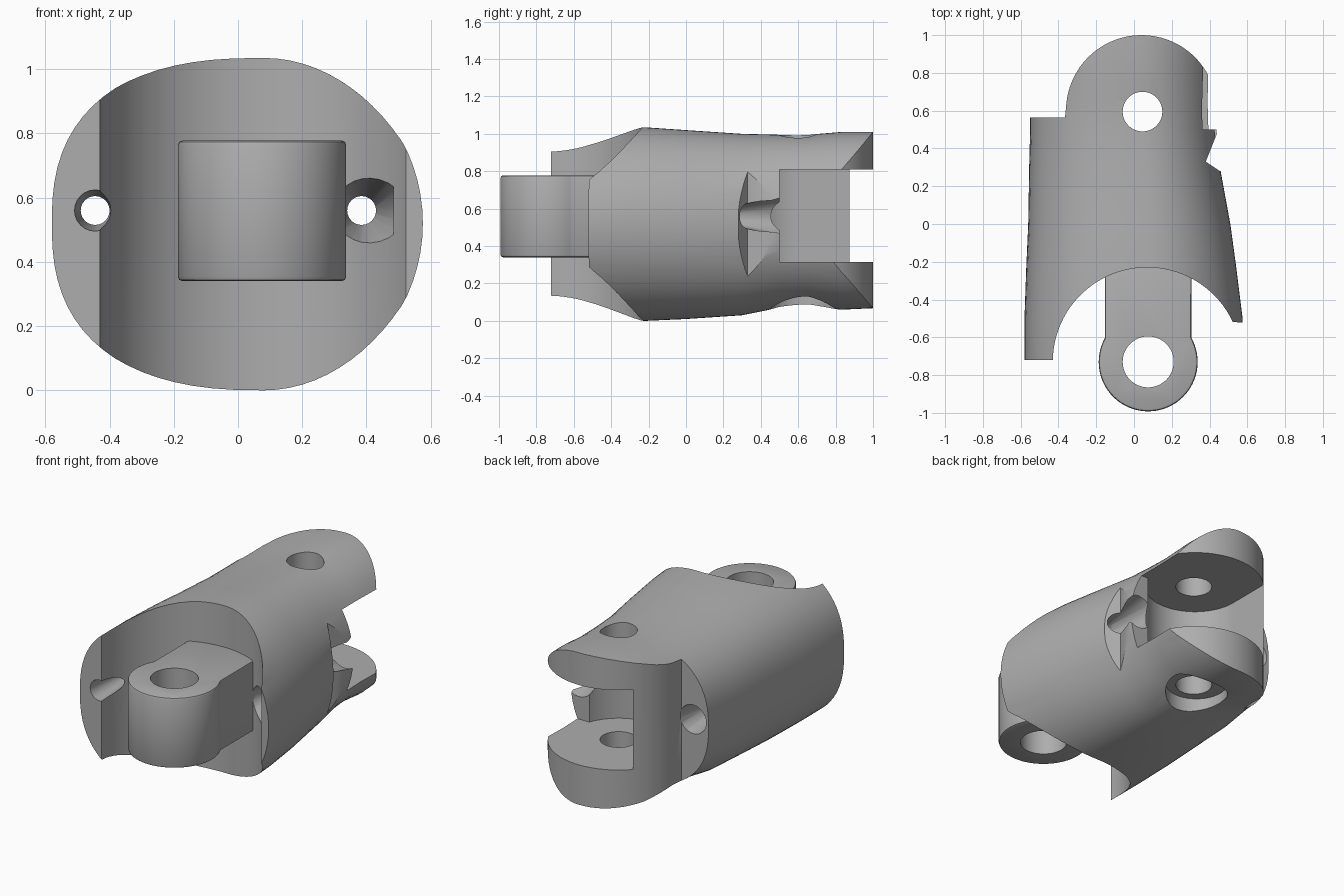
import bpy, bmesh
from math import sin, cos, pi, radians
from mathutils import Matrix

cube = bpy.data.objects.get("Cube")
if cube:
    bpy.data.objects.remove(cube)

grey = bpy.data.materials.new("plain grey")
grey.use_nodes = True
COLOUR = (0.42, 0.42, 0.42, 1)
grey.diffuse_color = COLOUR
grey.node_tree.nodes["Principled BSDF"].inputs["Base Color"].default_value = COLOUR


def make(name, bm):
    bmesh.ops.recalc_face_normals(bm, faces=bm.faces)
    mesh = bpy.data.meshes.new(name)
    bm.to_mesh(mesh)
    bm.free()
    mesh.materials.append(grey)
    ob = bpy.data.objects.new(name, mesh)
    bpy.context.collection.objects.link(ob)
    return ob


def loft(name, rings):
    """Skin a list of equal rings and cap both ends."""
    bm = bmesh.new()
    loops = [[bm.verts.new(p) for p in ring] for ring in rings]
    n = len(loops[0])
    for a, b in zip(loops, loops[1:]):
        for i in range(n):
            j = (i + 1) % n
            bm.faces.new((a[i], a[j], b[j], b[i]))
    bm.faces.new(loops[0])
    bm.faces.new(loops[-1])
    return make(name, bm)


def prism(name, outline, z0, z1):
    return loft(name, [[(x, y, z) for x, y in outline] for z in (z0, z1)])


def arc(cx, cy, r, start, end, steps=40):
    angles = [radians(start + (end - start) * i / steps) for i in range(steps + 1)]
    return [(cx + r * cos(a), cy + r * sin(a)) for a in angles]


def disc(name, cx, cy, r, z0, z1):
    return prism(name, arc(cx, cy, r, 0, 352.5, 47), z0, z1)


def cone_y(name, x, z, y0, r0, y1, r1):
    """Round or tapered bore running front to back."""
    circle = arc(0, 0, 1, 0, 345, 23)
    return loft(name, [[(x + r * u, y, z + r * v) for u, v in circle]
                       for y, r in ((y0, r0), (y1, r1))])


def apply(ob, mod):
    bpy.context.view_layer.objects.active = ob
    bpy.ops.object.modifier_apply(modifier=mod.name)


def boolean(ob, cutter, operation="DIFFERENCE"):
    mod = ob.modifiers.new("cut", "BOOLEAN")
    mod.operation, mod.object, mod.solver = operation, cutter, "EXACT"
    apply(ob, mod)
    bpy.data.objects.remove(cutter)


def smooth(ob, angle=32):
    bpy.ops.object.select_all(action="DESELECT")
    ob.select_set(True)
    bpy.context.view_layer.objects.active = ob
    bpy.ops.object.shade_smooth_by_angle(angle=radians(angle))


def section(y, cx, left, right, bottom, top, n=72):
    """Egg-shaped slice: squarer on the left of the grid, round on the right."""
    ring, mid, half = [], (top + bottom) / 2, (top - bottom) / 2
    for i in range(n):
        c, s = cos(2 * pi * i / n), sin(2 * pi * i / n)
        power = 2 / 2.5 if c < 0 else 1
        width = cx - left if c < 0 else right - cx
        ring.append((cx + width * abs(c) ** power * (1 if c > 0 else -1), y,
                     mid + half * abs(s) ** power * (1 if s > 0 else -1)))
    return ring


# Body: lofted slices, trimmed to the plan outline
body = loft("body", [
    section(-0.80, 0.08, -0.58, 0.585, 0.00, 1.04),
    section(-0.50, 0.08, -0.58, 0.575, 0.00, 1.04),
    section(-0.22, 0.08, -0.57, 0.54, 0.00, 1.035),
    section(0.00, 0.07, -0.56, 0.51, 0.01, 1.02),
    section(0.30, 0.06, -0.555, 0.455, 0.03, 1.00),
    section(0.50, 0.05, -0.55, 0.44, 0.07, 0.995),
    section(0.65, 0.04, -0.55, 0.44, 0.08, 0.995),
    section(0.83, 0.04, -0.55, 0.44, 0.06, 1.01),
    section(1.05, 0.04, -0.55, 0.43, 0.07, 1.01)])
outline = ([(-0.7, -0.72)] + arc(0.07, -0.73, 0.5, 179, 25)
           + [(0.7, -0.53), (0.7, 0.28), (0.455, 0.28), (0.38, 0.33), (0.44, 0.48)]
           + arc(0.04, 0.6, 0.4, 0, 175) + [(-0.365, 0.565), (-0.7, 0.565)])
boolean(body, prism("plan_trim", outline, -0.2, 1.3), "INTERSECT")

# Rear fork slot: round seat opening to the back and to one side
slot = [(-0.25, 1.2), *arc(0.04, 0.6, 0.29, 180, 340), (0.8, 0.5), (0.8, 1.2)]
boolean(body, prism("fork_slot", slot, 0.315, 0.81))

# Rear pin hole with a recess underneath
boolean(body, disc("rear_pin_hole", 0.045, 0.595, 0.105, -0.2, 1.3))
boolean(body, disc("pin_recess", 0.045, 0.62, 0.18, -0.2, 0.15))

# Cord channels along both sides, with flared mouths
for x, y_exit, flare in ((-0.445, 0.57, 0.09), (0.385, 0.52, 0.11)):
    boolean(body, cone_y("cord_channel", x, 0.56, -0.9, 0.045, 0.9, 0.045))
    boolean(body, cone_y("cord_exit", x, 0.56, y_exit - 0.32, 0.04, y_exit, flare))
boolean(body, cone_y("cord_entry_left", -0.445, 0.56, -0.73, 0.065, -0.5, 0.045))
boolean(body, cone_y("cord_entry_right", 0.385, 0.56, -0.45, 0.125, -0.1, 0.04))
smooth(body)

# Front tongue: neck and rounded knuckle with a pin hole
half_neck, r = 0.23, 0.262
knuckle = arc(0.075, -0.73, r, 151, 389, 48)
tongue = prism("tongue", [(0.075 + half_neck, -0.1), (0.075 - half_neck, -0.1)] + knuckle,
               0.34, 0.778)
bevel = tongue.modifiers.new("edge_round", "BEVEL")
bevel.width, bevel.segments, bevel.limit_method = 0.014, 2, "ANGLE"
bevel.angle_limit = radians(50)
apply(tongue, bevel)
boolean(tongue, disc("front_pin_hole", 0.075, -0.73, 0.135, 0, 1))
smooth(tongue)
